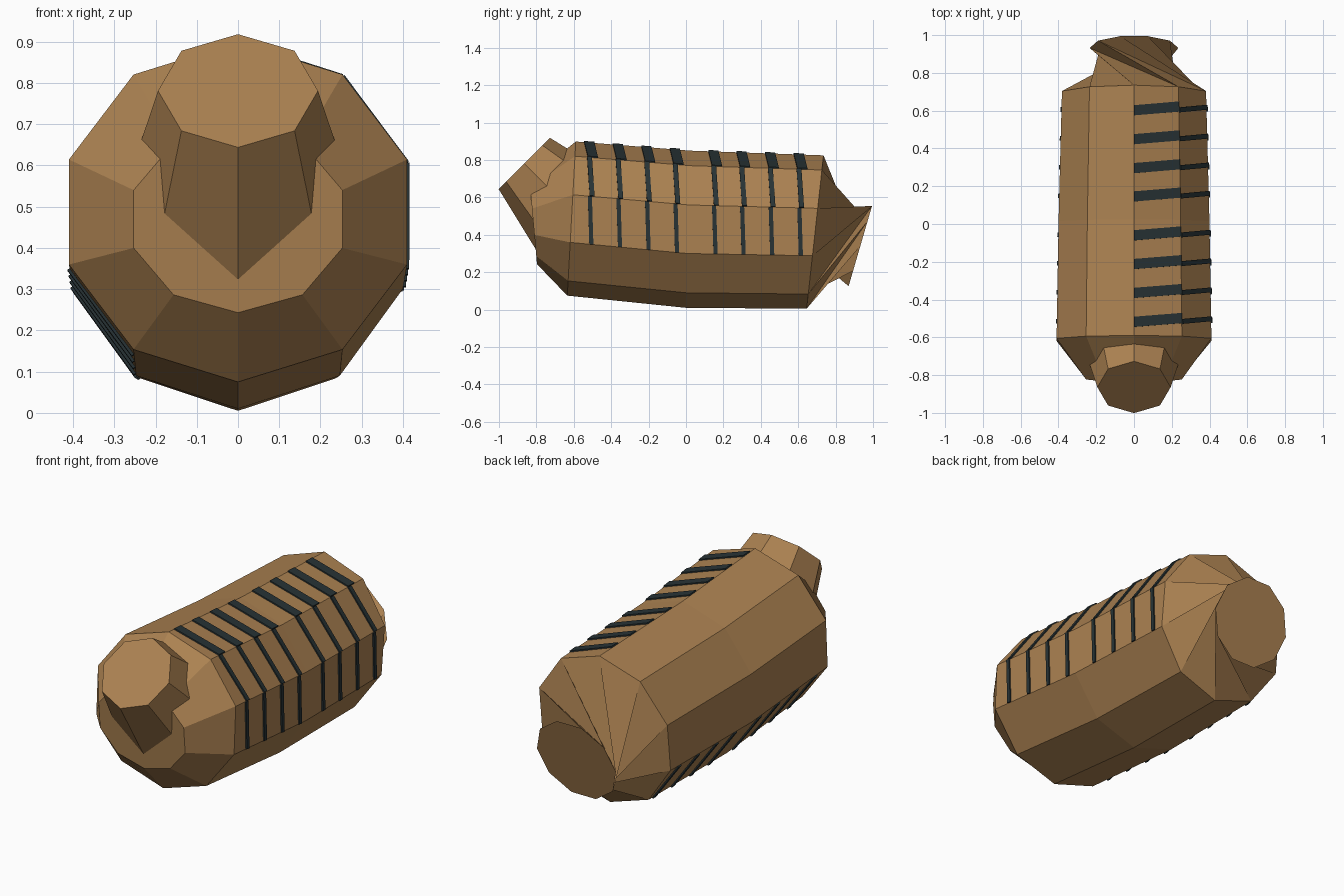
import bpy, bmesh, math
from mathutils import Vector, Matrix

if "Cube" in bpy.data.objects:
    bpy.data.objects.remove(bpy.data.objects["Cube"])


def material(name, rgb):
    m = bpy.data.materials.new(name)
    m.diffuse_color = (*rgb, 1)
    m.use_nodes = True
    m.node_tree.nodes["Principled BSDF"].inputs["Base Color"].default_value = m.diffuse_color
    return m


BROWN = material("tan brown", (0.41, 0.222, 0.083))
DARK = material("dark slate", (0.021, 0.033, 0.036))


def make_object(name, bm, mat):
    bmesh.ops.recalc_face_normals(bm, faces=bm.faces[:])
    me = bpy.data.meshes.new(name)
    bm.to_mesh(me)
    bm.free()
    me.materials.append(mat)
    ob = bpy.data.objects.new(name, me)
    bpy.context.collection.objects.link(ob)
    return ob


# Body rings: centre y, centre z, half width, half height, lean of y with height
RINGS = [
    (-0.817, 0.470, 0.266, 0.227, -0.09),
    (-0.612, 0.487, 0.431, 0.412, 0.055),
    (0.012, 0.430, 0.420, 0.420, 0.03),
    (0.690, 0.415, 0.401, 0.410, 0.11),
]


def ring_point(ring, deg):
    cy, cz, rx, rz, lean = ring
    a = math.radians(deg)
    dz = rz * math.sin(a)
    return Vector((rx * math.cos(a), cy + lean * dz, cz + dz))


def tail_point(deg):
    # Tail disc leans back and down, turned a quarter against the body
    a = math.radians(deg + 90)
    s = 0.235 * math.sin(a)
    return Vector((0.235 * math.cos(a), 0.932 + 0.28 * s, 0.34 + 0.96 * s))


ANGLES = [90 + 36 * i for i in range(10)]

# Ten-sided body with a twisted tail
bm = bmesh.new()
loops = [[bm.verts.new(ring_point(r, a)) for a in ANGLES] for r in RINGS]
tail = [bm.verts.new(tail_point(a)) for a in ANGLES]
for lo, hi in zip(loops, loops[1:]):
    for i in range(10):
        j = (i + 1) % 10
        bm.faces.new((lo[i], lo[j], hi[j], hi[i]))
for i in range(10):
    j = (i + 1) % 10
    bm.faces.new((loops[-1][i], loops[-1][j], tail[j]))
    bm.faces.new((loops[-1][i], tail[j], tail[i]))
bm.faces.new(loops[0])
bm.faces.new(tail)
make_object("body", bm, BROWN)

# Eight-sided snout, tilted up and widening into the body
bm = bmesh.new()
axis = Vector((0, 1, -1)).normalized()
length = 0.40
front = Vector((0, -0.864, 0.781))
bmesh.ops.create_cone(
    bm, cap_ends=True, segments=8, radius1=0.289, radius2=0.194, depth=length,
    matrix=Matrix.Translation(front + axis * length / 2)
    @ Matrix.Rotation(math.radians(45), 4, 'X'))
make_object("snout", bm, BROWN)


def edge_point(deg, y):
    # Point on a lengthwise body edge at a given y
    a, b, c = (ring_point(r, deg) for r in RINGS[1:])
    if y > b.y:
        a, b = b, c
    return a.lerp(b, (y - a.y) / (b.y - a.y))


# Thin stripe plates: start angle, end angle, y shift at each end, half width
STRIPES = [
    ("top_stripe", 90, 54, 0.0, 0.02, 0.027),
    ("upper_side_stripe", 54, 18, 0.002, 0.016, 0.013),
    ("side_stripe", 18, -18, 0.004, 0.012, 0.011),
    ("lower_left_stripe", 198, 234, 0.004, 0.012, 0.012),
]
STATIONS = [-0.518, -0.365, -0.212, -0.06, 0.146, 0.296, 0.449, 0.602]

for name, a0, a1, s0, s1, w in STRIPES:
    bm = bmesh.new()
    for y in STATIONS:
        pts = [edge_point(a0, y + s0 - w), edge_point(a0, y + s0 + w),
               edge_point(a1, y + s1 + w), edge_point(a1, y + s1 - w)]
        n = (pts[2] - pts[0]).cross(pts[3] - pts[1]).normalized()
        mid = sum(pts, Vector()) / 4
        if n.dot(mid - Vector((0, mid.y, 0.43))) < 0:
            n = -n
        low = [bm.verts.new(p - n * 0.002) for p in pts]
        top = [bm.verts.new(p + n * 0.007) for p in pts]
        bm.faces.new(low)
        bm.faces.new(top)
        for i in range(4):
            j = (i + 1) % 4
            bm.faces.new((low[i], low[j], top[j], top[i]))
    make_object(name + "s", bm, DARK)
